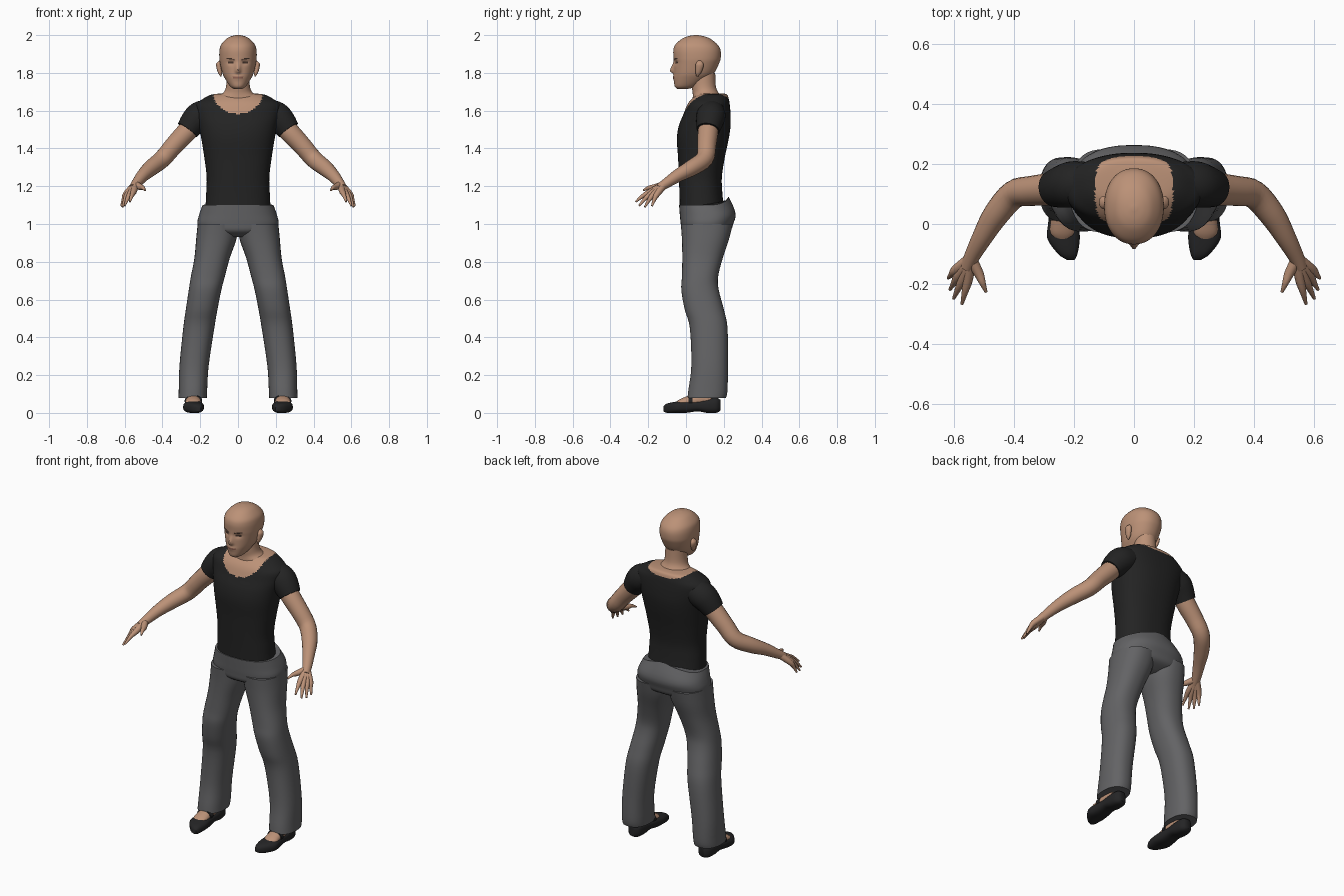
import bpy, bmesh, math
from mathutils import Vector


def material(name, rgb):
    m = bpy.data.materials.new(name)
    m.diffuse_color = (*rgb, 1)
    return m


SKIN = material("skin", (0.50, 0.285, 0.185))
BLACK = material("black cloth", (0.017, 0.017, 0.017))
GREY = material("grey trousers", (0.125, 0.125, 0.13))
SHOE = material("shoe black", (0.018, 0.018, 0.019))
DARK = material("dark brown", (0.06, 0.035, 0.025))
LIP = material("lip brown", (0.27, 0.12, 0.085))


def smooth_path(rows, steps):
    """Catmull-Rom through rows of numbers."""
    out = []
    for i in range(len(rows) - 1):
        a, b, c, d = (rows[max(i - 1, 0)], rows[i], rows[i + 1], rows[min(i + 2, len(rows) - 1)])
        for s in range(steps):
            t = s / steps
            out.append([0.5 * (2 * q + (r - p) * t + (2 * p - 5 * q + 4 * r - w) * t * t
                               + (3 * q - p - 3 * r + w) * t ** 3) for p, q, r, w in zip(a, b, c, d)])
    out.append(list(rows[-1]))
    return out


def skin_rings(name, rings, mats, mirror):
    bm = bmesh.new()
    loops = [[bm.verts.new(p) for p in ring] for ring in rings]
    n = len(loops[0])
    for a, b in zip(loops, loops[1:]):
        for i in range(n):
            bm.faces.new((a[i], a[(i + 1) % n], b[(i + 1) % n], b[i]))
    bm.faces.new(loops[0])
    bm.faces.new(loops[-1])
    bmesh.ops.recalc_face_normals(bm, faces=bm.faces)
    me = bpy.data.meshes.new(name)
    bm.to_mesh(me)
    bm.free()
    for m in mats:
        me.materials.append(m)
    ob = bpy.data.objects.new(name, me)
    bpy.context.collection.objects.link(ob)
    if mirror:
        mod = ob.modifiers.new("mirror", 'MIRROR')
        mod.use_mirror_merge = False
    return ob


def stack(name, rows, mats, n=32, power=2.0, steps=4, axis='z', mirror=False):
    """Rows: position along axis, then min/max of x, then min/max of the other axis."""
    rings = []
    for t, x0, x1, v0, v1 in smooth_path(rows, steps):
        ring = []
        for k in range(n):
            a = 2 * math.pi * (k + 0.5) / n
            c, s = [math.copysign(abs(f) ** (2 / power), f) for f in (math.cos(a), math.sin(a))]
            x, v = (x0 + x1) / 2 + c * (x1 - x0) / 2, (v0 + v1) / 2 + s * (v1 - v0) / 2
            ring.append((x, v, t) if axis == 'z' else (x, t, v))
        rings.append(ring)
    return skin_rings(name, rings, mats, mirror)


def tube(name, rows, mats, n=20, steps=4):
    """Mirrored round limb through rows of x, y, z, radius."""
    path = smooth_path(rows, steps)
    pts = [Vector(p[:3]) for p in path]
    rings = []
    for i, p in enumerate(pts):
        d = (pts[min(i + 1, len(pts) - 1)] - pts[max(i - 1, 0)]).normalized()
        u = d.cross(Vector((0.3, 0.2, 1))).normalized()
        w = d.cross(u)
        rings.append([p + path[i][3] * (u * math.cos(2 * math.pi * k / n) + w * math.sin(2 * math.pi * k / n))
                      for k in range(n)])
    return skin_rings(name, rings, mats, True)


def sym(rows):
    return [(z, -h, h, f, b) for z, h, f, b in rows]


# Head, with nose and eye sockets pushed into the surface
head = stack("head", sym([
    (1.715, .022, -.045, .01), (1.73, .043, -.06, .06), (1.77, .069, -.064, .12), (1.80, .083, -.064, .15),
    (1.85, .095, -.064, .175), (1.88, .099, -.066, .184), (1.92, .098, -.067, .183), (1.95, .089, -.056, .167),
    (1.98, .062, -.022, .13), (1.994, .036, .01, .095), (2.0, .008, .045, .06)]),
    [SKIN, DARK, LIP], n=96, power=2.15, steps=6)
for v in head.data.vertices:
    x, y, z = v.co
    if y < 0.02:
        drop = (z - 1.81) / (0.035 if z > 1.81 else 0.012)
        v.co.y -= 0.022 * math.exp(-(x / 0.013) ** 2 - drop ** 2)
        v.co.y += 0.009 * math.exp(-((abs(x) - 0.037) / 0.018) ** 2 - ((z - 1.856) / 0.012) ** 2)
        v.co.y -= 0.005 * math.exp(-(x / 0.026) ** 2 - ((z - 1.775) / 0.014) ** 2)
for f in head.data.polygons:
    x, y, z = abs(f.center.x), f.center.y, f.center.z
    if y < 0.02:
        brow = 0.015 < x < 0.062 and abs(z - 1.871 - 0.2 * (x - 0.02)) < 0.004
        eye = 0.022 < x < 0.052 and abs(z - 1.856) < 0.0045
        lips = x < 0.027 and abs(z - 1.775) < 0.005
        f.material_index = 1 if brow or eye else 2 if lips else 0

# Ears
stack("ear", [(1.782, .088, .094, .055, .065), (1.80, .084, .106, .05, .08), (1.83, .086, .115, .05, .092),
              (1.85, .088, .115, .052, .092), (1.865, .092, .1, .065, .08)], [SKIN], n=16, mirror=True)

# Neck
stack("neck", sym([(1.62, .12, .03, .2), (1.665, .118, .035, .195), (1.695, .078, .035, .172),
                   (1.73, .063, .03, .158), (1.80, .06, .03, .155)]), [SKIN])

# Shirt body, with a scooped neckline showing skin
shirt = stack("shirt", sym([
    (1.09, .172, -.033, .2), (1.17, .168, -.035, .192), (1.25, .166, -.038, .19), (1.35, .178, -.042, .205),
    (1.45, .194, -.048, .226), (1.52, .207, -.038, .236), (1.58, .222, -.014, .236), (1.63, .225, .006, .232),
    (1.66, .19, .028, .227), (1.685, .14, .06, .217), (1.692, .07, .09, .19)]),
    [BLACK, SKIN], n=112, power=2.3, steps=7)
for f in shirt.data.polygons:
    x, y, z = f.center
    depth = 0.115 if y < 0.11 else 0.035
    if (x / 0.132) ** 2 + (max(1.698 - z, 0) / depth) ** 2 < 1:
        f.material_index = 1

# Sleeves and arms
tube("sleeve", [(.14, .135, 1.595, .07), (.20, .132, 1.572, .077), (.235, .125, 1.54, .072),
                (.268, .117, 1.497, .061)], [BLACK], n=28)
tube("arm", [(.22, .13, 1.55, .05), (.27, .117, 1.49, .054), (.34, .11, 1.415, .050), (.40, .098, 1.345, .047),
             (.46, .03, 1.297, .043), (.505, -.045, 1.255, .034), (.54, -.11, 1.212, .026),
             (.555, -.145, 1.19, .022)], [SKIN])

# Fingers fan out from the wrist: knuckle, then tip
fingers = {
    "index_finger": ((.552, -.185, 1.172), (.572, -.266, 1.118)),
    "middle_finger": ((.568, -.180, 1.164), (.600, -.248, 1.097)),
    "ring_finger": ((.582, -.168, 1.160), (.612, -.218, 1.090)),
    "little_finger": ((.592, -.152, 1.160), (.618, -.180, 1.095)),
    "thumb": ((.516, -.165, 1.195), (.492, -.226, 1.178)),
}
for name, (knuckle, tip) in fingers.items():
    mid = [(a + b) / 2 for a, b in zip(knuckle, tip)]
    mid[2] += 0.006
    tube(name, [(.543, -.115, 1.208, .020), (*knuckle, .0165), (*mid, .011), (*tip, .005)], [SKIN], n=12, steps=3)

# Trouser seat, raised at the back of the waist
seat = stack("trouser_seat", sym([
    (.93, .10, .03, .17), (.96, .19, -.018, .232), (1.0, .215, -.028, .25), (1.05, .206, -.033, .262),
    (1.10, .188, -.037, .226)]), [GREY], n=48, power=2.4)
for v in seat.data.vertices:
    if v.co.z > 1.04 and v.co.y > 0.1:
        v.co.z += 0.05 * (v.co.z - 1.04) / 0.06 * max(0, 1 - abs(v.co.x) / 0.19) * min((v.co.y - 0.1) / 0.1, 1)

# Trouser legs
stack("trouser_leg", [
    (.08, .165, .315, .008, .212), (.12, .163, .314, .012, .22), (.25, .155, .31, .028, .222),
    (.45, .125, .29, .02, .22), (.55, .108, .276, -.008, .2), (.65, .088, .261, -.025, .174),
    (.72, .07, .25, -.022, .17), (.82, .043, .231, -.02, .195), (.92, .008, .222, -.022, .228),
    (1.0, -.002, .214, -.028, .248)], [GREY], n=36, power=2.3, mirror=True)

# Shoes, insteps, straps and ankles
stack("shoe", [
    (-.12, .198, .222, .008, .034), (-.10, .188, .252, 0, .05), (-.05, .18, .288, 0, .06),
    (0, .184, .286, 0, .066), (.06, .19, .28, .008, .066), (.11, .19, .28, 0, .076),
    (.16, .196, .274, 0, .08), (.182, .215, .255, .012, .07)], [SHOE], n=28, power=2.7, axis='y', mirror=True)
stack("instep", [(-.055, .215, .26, .03, .056), (-.03, .197, .278, .03, .074), (.02, .196, .277, .03, .094),
                 (.08, .198, .275, .03, .12), (.13, .205, .268, .03, .12)], [SKIN], n=24, axis='y', mirror=True)
stack("shoe_strap", [(.012, .19, .283, .03, .095), (.035, .19, .281, .03, .104)],
      [SHOE], n=24, steps=2, axis='y', mirror=True)
tube("ankle", [(.236, .105, .05, .036), (.236, .11, .12, .038), (.235, .12, .2, .042)], [SKIN])

# Smooth shading with crisp cut ends
for ob in bpy.context.collection.objects:
    ob.select_set(True)
    bpy.context.view_layer.objects.active = ob
bpy.ops.object.shade_smooth_by_angle(angle=math.radians(50))
